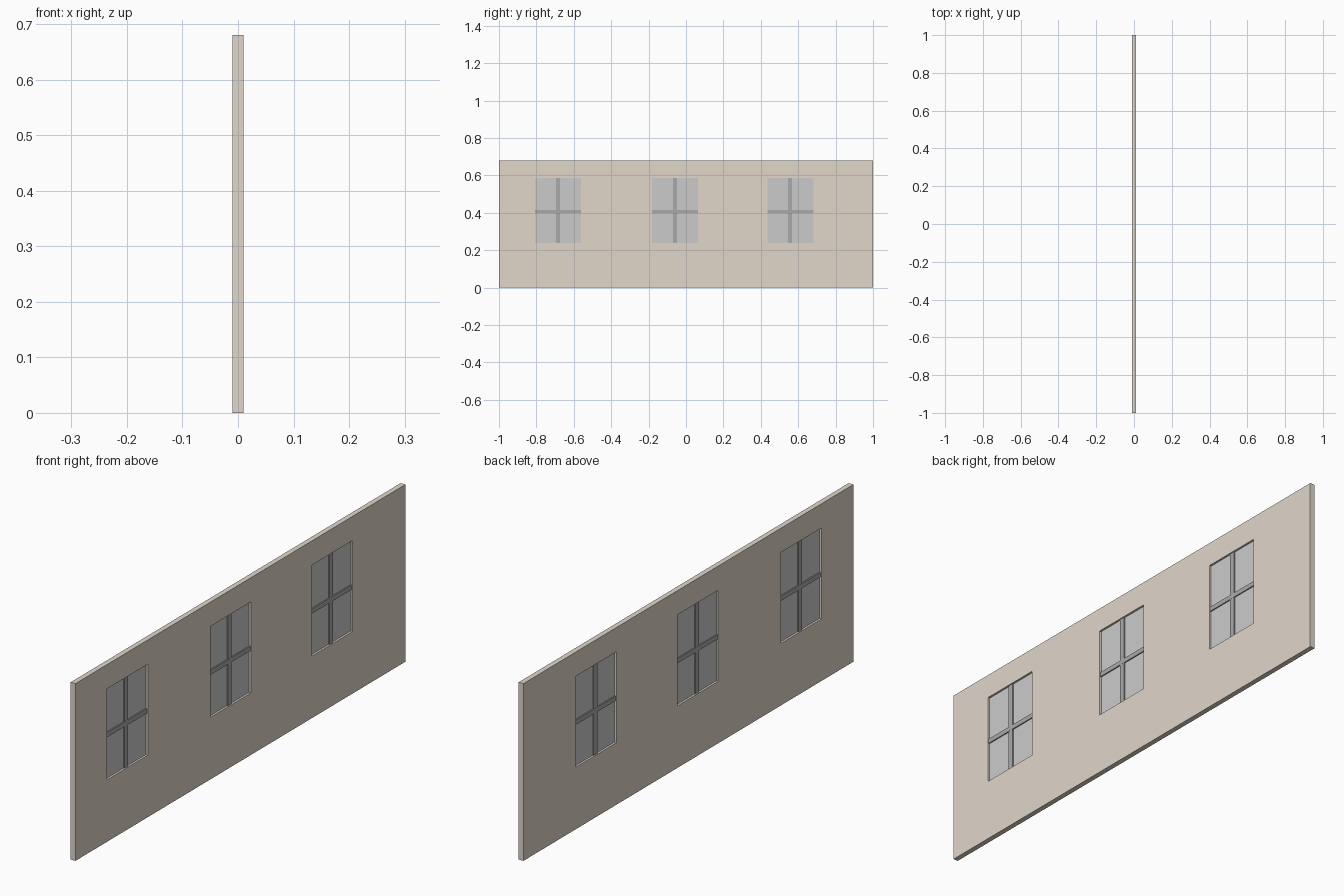
import bpy, bmesh

if "Cube" in bpy.data.objects:
    bpy.data.objects.remove(bpy.data.objects["Cube"])

WALL_T, WALL_H = 0.02, 0.68
Z0, Z1 = 0.238, 0.587                      # window sill and head
WINDOWS = [(-0.807, -0.561), (-0.181, 0.065), (0.435, 0.681)]


def material(name, rgb):
    m = bpy.data.materials.new(name)
    m.diffuse_color = (*rgb, 1)
    m.use_nodes = True
    m.node_tree.nodes["Principled BSDF"].inputs["Base Color"].default_value = m.diffuse_color
    return m


def add_object(name, bm, mat):
    bmesh.ops.recalc_face_normals(bm, faces=bm.faces)
    mesh = bpy.data.meshes.new(name)
    bm.to_mesh(mesh)
    bm.free()
    mesh.materials.append(mat)
    ob = bpy.data.objects.new(name, mesh)
    bpy.context.collection.objects.link(ob)
    return ob


def box(name, depth, y0, y1, z0, z1, mat):
    bm = bmesh.new()
    bmesh.ops.create_cube(bm, size=1)
    bmesh.ops.scale(bm, vec=(depth, y1 - y0, z1 - z0), verts=bm.verts)
    bmesh.ops.translate(bm, vec=(0, (y0 + y1) / 2, (z0 + z1) / 2), verts=bm.verts)
    return add_object(name, bm, mat)


tan = material("tan_plaster", (0.75, 0.68, 0.59))
dark = material("dark_frame", (0.40, 0.40, 0.40))
grey = material("grey_glass", (0.70, 0.70, 0.70))

# Wall: grid of faces with the window cells left open, extruded to thickness
ys = [-1.0] + [y for w in WINDOWS for y in w] + [1.0]
zs = [0.0, Z0, Z1, WALL_H]
bm = bmesh.new()
grid = [[bm.verts.new((-WALL_T / 2, y, z)) for z in zs] for y in ys]
for i in range(len(ys) - 1):
    for j in range(len(zs) - 1):
        if not (i % 2 == 1 and j == 1):
            bm.faces.new((grid[i][j], grid[i + 1][j], grid[i + 1][j + 1], grid[i][j + 1]))
ext = bmesh.ops.extrude_face_region(bm, geom=bm.faces[:], use_keep_orig=True)
moved = [g for g in ext["geom"] if isinstance(g, bmesh.types.BMVert)]
bmesh.ops.translate(bm, vec=(WALL_T, 0, 0), verts=moved)
add_object("wall", bm, tan)

# Windows: recessed pane with crossed glazing bars
for n, (y0, y1) in enumerate(WINDOWS, 1):
    yc, zc = (y0 + y1) / 2 - 0.001, 0.407
    box(f"window_pane_{n}", 0.004, y0, y1, Z0, Z1, grey)
    box(f"vertical_bar_{n}", 0.012, yc - 0.011, yc + 0.011, Z0, Z1, dark)
    box(f"horizontal_bar_{n}", 0.013, y0, y1, zc - 0.009, zc + 0.009, dark)
